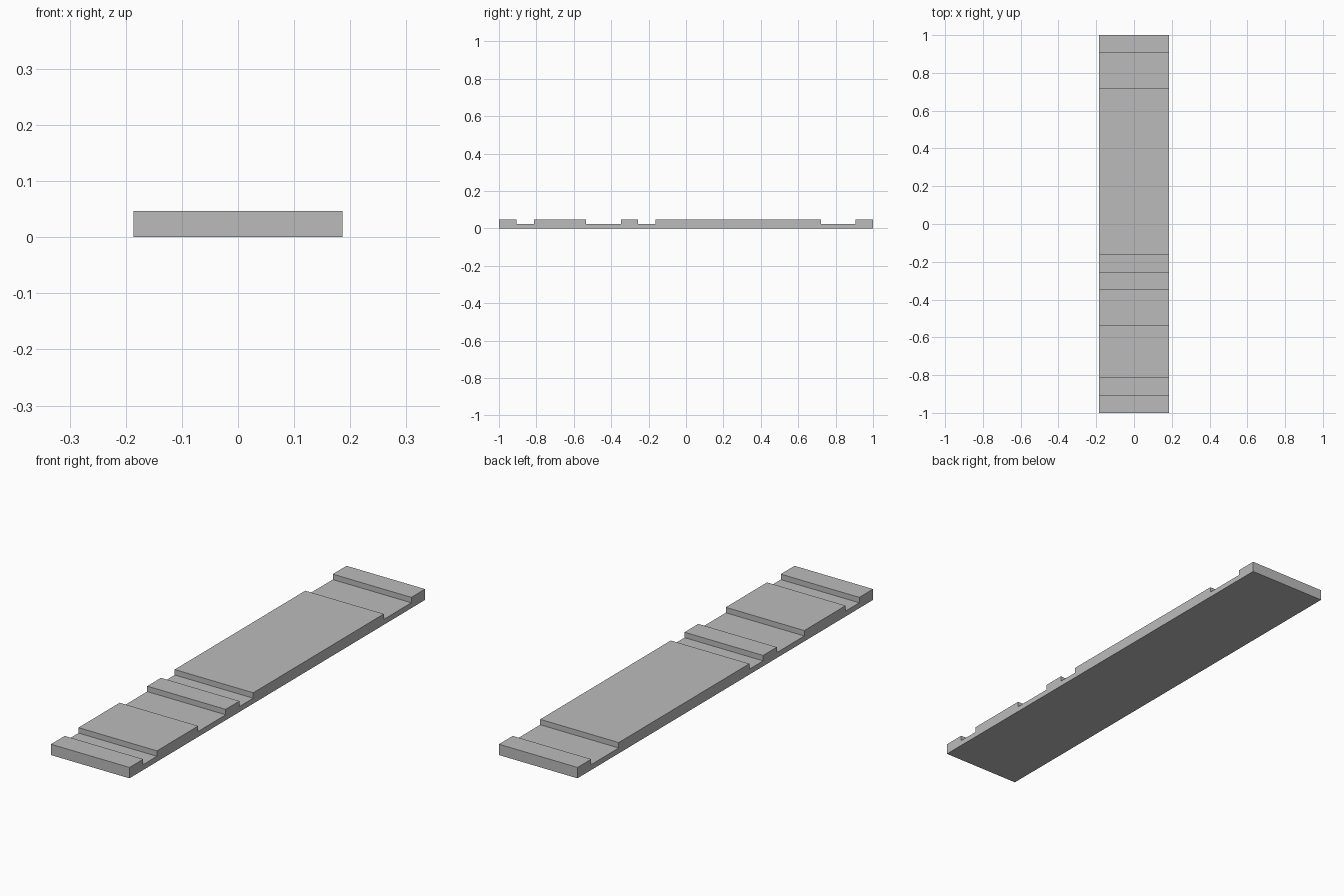
import bpy
import bmesh

cube = bpy.data.objects.get("Cube")
if cube:
    bpy.data.objects.remove(cube, do_unlink=True)

UNIT = 2 / 43            # the bar is 43 units long, 8 wide and 1 high
HALF_WIDTH = 4 * UNIT
HIGH, LOW = UNIT, UNIT / 2

grey = bpy.data.materials.new("plain grey")
grey.use_nodes = True
grey.diffuse_color = (0.5, 0.5, 0.5, 1)
grey.node_tree.nodes["Principled BSDF"].inputs["Base Color"].default_value = (0.5, 0.5, 0.5, 1)

# Side profile: raised lands and half-depth grooves alternate from front to back
lengths = [2, 2, 6, 4, 2, 2, 19, 4, 2]
profile = [(-1, 0)]
y = -1
for i, length in enumerate(lengths):
    z = LOW if i % 2 else HIGH
    profile += [(y, z), (y + length * UNIT, z)]
    y += length * UNIT
profile.append((1, 0))

# Extrude the profile across the width
bm = bmesh.new()
side = bm.faces.new([bm.verts.new((-HALF_WIDTH, py, pz)) for py, pz in profile])
result = bmesh.ops.extrude_face_region(bm, geom=[side], use_keep_orig=True)
moved = [v for v in result["geom"] if isinstance(v, bmesh.types.BMVert)]
bmesh.ops.translate(bm, verts=moved, vec=(2 * HALF_WIDTH, 0, 0))
bmesh.ops.recalc_face_normals(bm, faces=bm.faces)

mesh = bpy.data.meshes.new("grooved_bar")
bm.to_mesh(mesh)
bm.free()
mesh.materials.append(grey)
bar = bpy.data.objects.new("grooved_bar", mesh)
bpy.context.collection.objects.link(bar)
